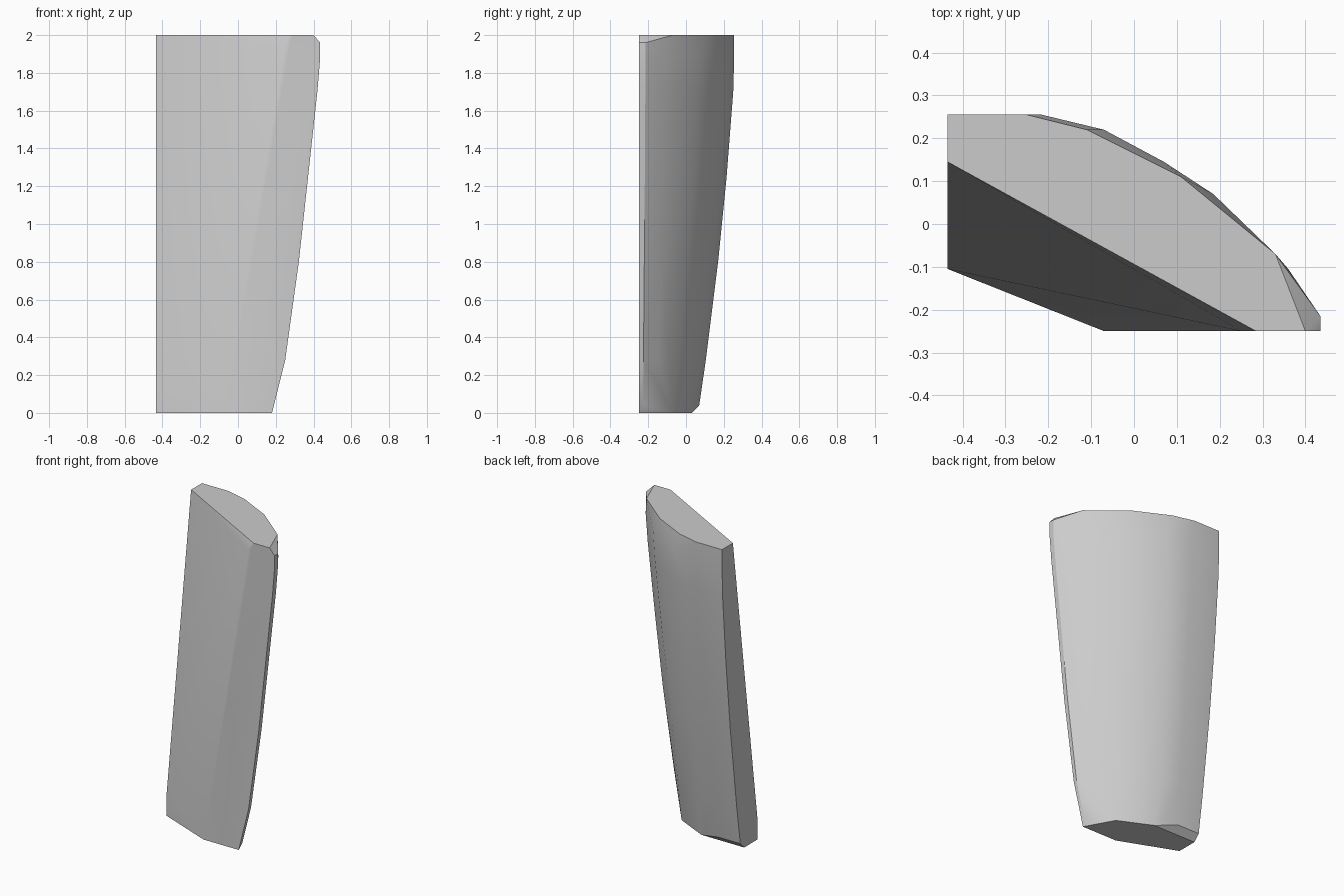
import bpy, bmesh, math

cube = bpy.data.objects.get("Cube")
if cube:
    bpy.data.objects.remove(cube, do_unlink=True)

LEFT, FRONT = -0.435, -0.25

# Flat grey material
grey = bpy.data.materials.new("plain_grey")
grey.use_nodes = True
colour = (0.6, 0.6, 0.6, 1)
grey.diffuse_color = colour
grey.node_tree.nodes["Principled BSDF"].inputs["Base Color"].default_value = colour

# Widest curved outline of the back
outline = [(LEFT, 0.255), (-0.215, 0.255), (-0.07, 0.22), (0.07, 0.145),
           (0.185, 0.07), (0.36, -0.105), (0.435, -0.215), (0.435, FRONT)]


def ring(z, x_max, y_max):
    """Outline scaled towards the front left corner at height z."""
    sx = (x_max - LEFT) / (0.435 - LEFT)
    sy = (y_max - FRONT) / (0.255 - FRONT)
    return [(LEFT + (x - LEFT) * sx, FRONT + (y - FRONT) * sy, z) for x, y in outline]


# Tapering back, widening upwards
points = []
for z, x_max, y_max in [(0.04, 0.19, 0.07), (0.28, 0.25, 0.105), (0.8, 0.322, 0.17),
                        (1.25, 0.372, 0.215), (1.7, 0.42, 0.25), (1.88, 0.435, 0.255)]:
    points += ring(z, x_max, y_max)

# Flat top with its chamfered tip
points += [(x, y, 2) for x, y in [
    (LEFT, 0.145), (LEFT, 0.255), (-0.25, 0.255), (-0.11, 0.22),
    (0.11, 0.11), (0.33, -0.07), (0.40, FRONT), (0.285, FRONT)]]
points += [(0.435, -0.215, 1.96), (0.435, FRONT, 1.96), (0.25, FRONT, 1.95)]

# Flat base and the short upright edge above it
points += [(x, y, 0) for x, y in [
    (LEFT, -0.105), (-0.07, FRONT), (0.18, FRONT),
    (0.08, -0.07), (-0.13, 0.03), (LEFT, 0.03)]]
points.append((LEFT, -0.105, 0.13))

# Skin the points as one convex block
bm = bmesh.new()
for p in points:
    bm.verts.new(p)
hull = bmesh.ops.convex_hull(bm, input=bm.verts[:])
loose = [v for v in bm.verts if not v.link_faces]
bmesh.ops.delete(bm, geom=loose, context='VERTS')
bmesh.ops.dissolve_limit(bm, angle_limit=math.radians(0.5), verts=bm.verts[:], edges=bm.edges[:])
bmesh.ops.recalc_face_normals(bm, faces=bm.faces[:])

mesh = bpy.data.meshes.new("tapered_block")
bm.to_mesh(mesh)
bm.free()
mesh.materials.append(grey)
block = bpy.data.objects.new("tapered_block", mesh)
bpy.context.collection.objects.link(block)
bpy.ops.object.select_all(action='DESELECT')
block.select_set(True)
bpy.context.view_layer.objects.active = block
bpy.ops.object.shade_smooth_by_angle(angle=math.radians(30))
